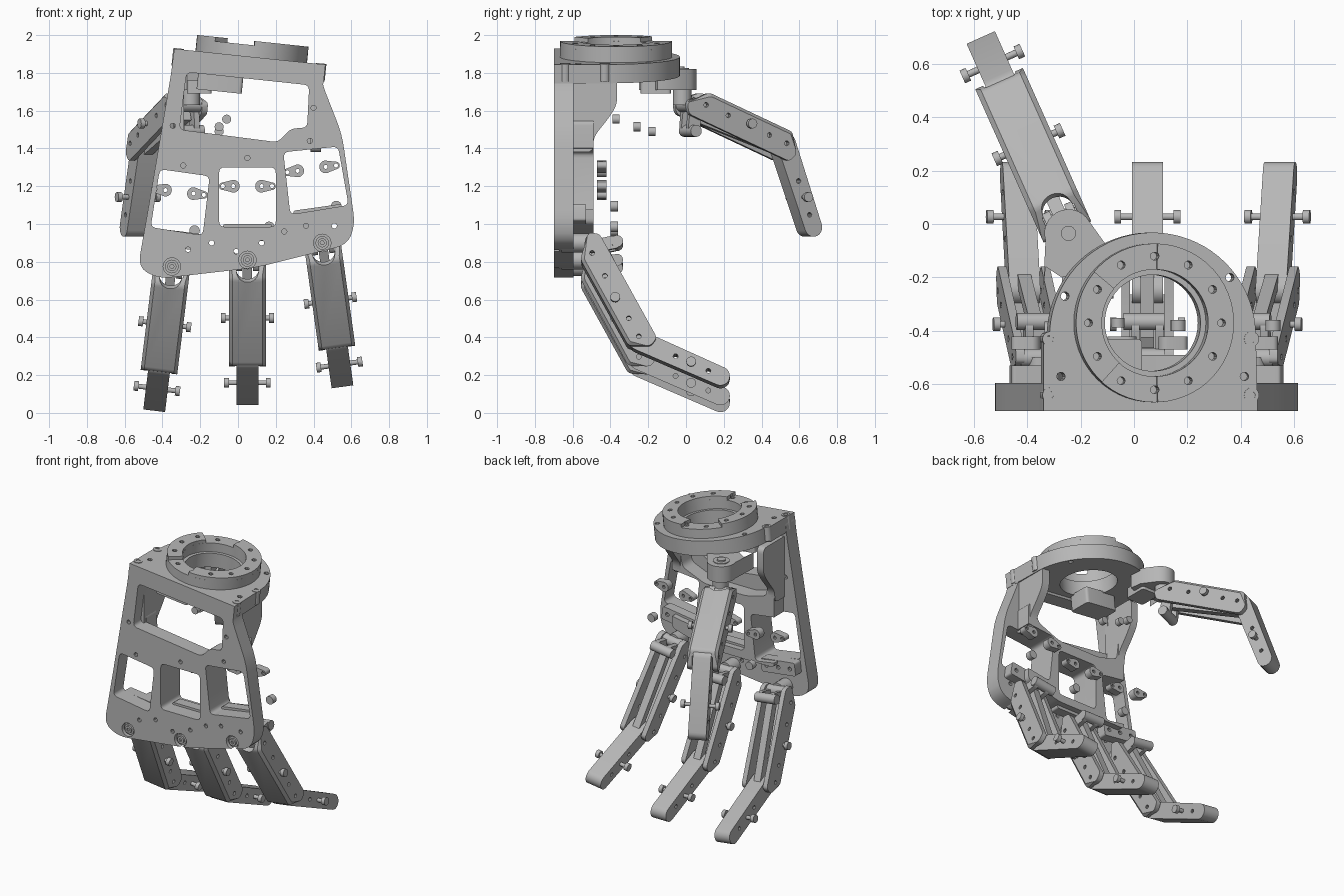
import bpy, bmesh
from math import sin, cos, pi, radians
from mathutils import Matrix, Vector

if "Cube" in bpy.data.objects:
    bpy.data.objects.remove(bpy.data.objects["Cube"], do_unlink=True)

grey = bpy.data.materials.new("machined grey")
grey.use_nodes = True
GREY = (0.47, 0.47, 0.47, 1)
grey.diffuse_color = GREY
grey.node_tree.nodes["Principled BSDF"].inputs["Base Color"].default_value = GREY
parts = []


def frame(origin, a, b):
    """Matrix whose local axes are a, b and their cross product."""
    a, b = Vector(a).normalized(), Vector(b).normalized()
    m = Matrix((a, b, a.cross(b))).transposed().to_4x4()
    return Matrix.Translation(origin) @ m


def lean_at(x, y, z, angle):
    return Matrix.Translation((x, y, z)) @ Matrix.Rotation(radians(angle), 4, 'Y')


def circle(cx, cy, r, n=24, start=0, end=2 * pi):
    full = end - start > 6.28
    return [(cx + r * cos(start + (end - start) * i / (n if full else n - 1)),
             cy + r * sin(start + (end - start) * i / (n if full else n - 1))) for i in range(n)]


def pill(a, ra, b, rb):
    """Horizontal outline round two circles, a to the left of b."""
    return circle(b, 0, rb, 12, -pi / 2, pi / 2) + circle(a, 0, ra, 12, pi / 2, 3 * pi / 2)


def rounded(pts, r, n=5):
    """Round each corner of an outline."""
    out = []
    for i, p in enumerate(pts):
        p, a, b = Vector(p), Vector(pts[i - 1]), Vector(pts[(i + 1) % len(pts)])
        s = p + (a - p).normalized() * min(r, (a - p).length * 0.45)
        e = p + (b - p).normalized() * min(r, (b - p).length * 0.45)
        for k in range(n):
            t = k / (n - 1)
            out.append(tuple(s * (1 - t) ** 2 + p * 2 * t * (1 - t) + e * t * t))
    return out


def prism(name, m, outlines, lo, hi, chamfer=0):
    """Extrude one or more outlines along the third axis of frame m."""
    bm = bmesh.new()
    if not isinstance(outlines[0], list):
        outlines = [outlines]
    for pts in outlines:
        bot = [bm.verts.new((x, y, lo)) for x, y in pts]
        top = [bm.verts.new((x, y, hi)) for x, y in pts]
        bm.faces.new(bot[::-1])
        bm.faces.new(top)
        for i in range(len(pts)):
            j = (i + 1) % len(pts)
            bm.faces.new((bot[i], bot[j], top[j], top[i]))
    bmesh.ops.recalc_face_normals(bm, faces=bm.faces)
    if chamfer:
        rim = [e for e in bm.edges if abs(e.verts[0].co.z - e.verts[1].co.z) < 1e-5
               and max(v.co.y for v in e.verts) < -0.08]
        bmesh.ops.bevel(bm, geom=rim, offset=chamfer, segments=1, affect='EDGES')
    bm.transform(m)
    me = bpy.data.meshes.new(name)
    bm.to_mesh(me)
    bm.free()
    me.materials.append(grey)
    ob = bpy.data.objects.new(name, me)
    bpy.context.collection.objects.link(ob)
    parts.append(ob)
    return ob


def cut(ob, m, outlines, lo, hi):
    tool = prism("cutter", m, outlines, lo, hi)
    tool.hide_render = True
    mod = ob.modifiers.new("cut", 'BOOLEAN')
    mod.object, mod.operation, mod.solver = tool, 'DIFFERENCE', 'EXACT'
    bpy.context.view_layer.objects.active = ob
    bpy.ops.object.modifier_apply(modifier=mod.name)
    parts.remove(tool)
    bpy.data.objects.remove(tool, do_unlink=True)


def rod(name, m, p, q, lo, hi, r):
    return prism(name, m, circle(p, q, r, 16), lo, hi)


# Palm plate with windows, bolt holes and recesses for the finger pivots
FINGERS = (("right_finger", -.35, .775, 7), ("middle_finger", .05, .81, 0), ("left_finger", .446, .90, -8))
FRONT = frame((0, 0, 0), (1, 0, 0), (0, 0, 1))          # third axis is -y
outline = rounded([(-.34, 1.925), (.455, 1.84), (.44, 1.757), (.55, 1.476), (.62, 1.0), (.58, .89),
                   (.1, .77), (-.42, .71), (-.53, .77), (-.467, 1.13), (-.35, 1.82)], .07)
windows = [rounded(w, .03) for w in (
    [(-.272, 1.804), (.377, 1.735), (.366, 1.51), (.28, 1.505), (.21, 1.433), (-.31, 1.50)],
    [(-.414, 1.29), (-.15, 1.253), (-.187, .94), (-.462, .983)],
    [(-.10, 1.30), (.2, 1.30), (.2, .985), (-.10, .985)],
    [(.24, 1.38), (.53, 1.41), (.585, 1.10), (.277, 1.05)])]
holes = [(-.19, 1.865), (.31, 1.815), (-.345, 1.52), (.4, 1.615), (.38, 1.44), (-.29, 1.31), (.05, 1.35),
         (-.265, .865), (-.14, .9), (-.01, .855), (.125, .9), (.245, .96), (.36, .99), (.51, .99)]
palm = prism("palm_plate", FRONT, outline, .595, .70)
cut(palm, FRONT, windows + [circle(x, z, .014, 10) for x, z in holes], .5, .8)
cut(palm, FRONT, [circle(x, z, .046) for _, x, z, _ in FINGERS], .672, .8)

# Deeper frame behind the middle of the palm, open at the top between two side ribs
back = prism("palm_back_frame", FRONT, rounded([(-.33, .93), (.2, .93), (.45, 1.0), (.45, 1.55), (.39, 1.55),
             (.37, 1.44), (.2, 1.37), (-.12, 1.37), (-.27, 1.41), (-.285, 1.55), (-.33, 1.55)], .03), .49, .597)
cut(back, FRONT, windows[1:], .4, .8)

# Upper side walls joining the palm to the wrist
cheek = rounded([(-.62, 1.8), (-.365, 1.8), (-.365, 1.63), (-.41, 1.56), (-.49, 1.46), (-.49, 1.38), (-.62, 1.38)], .04)
SIDE = frame((0, 0, 0), (0, 1, 0), (0, 0, 1))
for side, lo, hi in (("right", -.335, -.285), ("left", .385, .44)):
    prism(side + "_side_wall", SIDE, cheek, lo, hi)

# Wrist flange with a tilted ring on top and a slightly narrower bore
WRIST = lean_at(.07, -.37, 1.885, 6)
flange = prism("wrist_flange", WRIST, [(-.41, -.33), (.395, -.33)] + circle(0, -.05, .388, 40, 0, pi)
               + [(-.41, -.05)], -.10, 0)
cut(flange, WRIST, [circle(0, 0, .18, 48)] + [circle(x, y, .016, 10) for x, y in
    ((-.33, .1), (-.345, -.2), (.345, -.2), (.29, .17))], -.2, .1)
ring_holes = [circle(.25 * cos(a * pi / 6), .25 * sin(a * pi / 6), .015, 10) for a in range(12)]
base = prism("wrist_ring", WRIST, circle(0, 0, .297, 56), -.01, .062)
cut(base, WRIST, [circle(0, 0, .2, 48)] + ring_holes, -.1, .2)
for i, (a, b) in enumerate(((-88, 88), (140, 228))):
    a, b = radians(a), radians(b)
    pad = prism("wrist_pad_%d" % i, WRIST, circle(0, 0, .297, 28, a, b) + circle(0, 0, .2, 28, a, b)[::-1], .06, .085)
    cut(pad, WRIST, ring_holes, 0, .2)
for x in (-.387, .372):
    for y in (-.27, -.06):
        boss = rod("flange_boss", WRIST, x, y, -.09, .004, .028)
        cut(boss, WRIST, circle(x, y, .014, 10), -.02, .1)
prism("inner_bracket", WRIST, rounded([(-.27, -.22), (-.03, -.22), (-.03, -.06), (-.27, -.06)], .02), -.2, -.09)

# Thumb lug under the back of the flange, with its drive tongue
PLAN = Matrix.Identity(4)
lug = [(-.34, -.25), (-.33, -.16), (-.27, -.2), (-.1, -.15), (-.11, -.07)] + circle(-.245, -.035, .09, 14, .5, pi + .3)
prism("thumb_lug", PLAN, lug, 1.71, 1.82)
rod("thumb_pivot_cap", PLAN, -.245, -.035, 1.81, 1.825, .052)
rod("thumb_pivot_bolt", PLAN, -.245, -.035, 1.82, 1.835, .028)
rod("thumb_pivot_post", PLAN, -.25, -.02, 1.63, 1.72, .05)
prism("thumb_drive_tongue", PLAN, rounded([(-.27, -.24), (-.14, -.24), (-.14, -.08), (-.27, -.08)], .02), 1.69, 1.76)


def screw(name, m, p, q, near, far):
    for s in (-1, 1):
        rod(name + "_screw", m, p, q, *sorted((s * near, s * (far - .02))), .013)
        rod(name + "_screw_head", m, p, q, *sorted((s * (far - .025), s * far)), .026)


def finger(name, m, bend):
    """Two segments curled in the first two axes of m; negative second axis is the outer side."""
    shell = prism(name + "_lower_segment", m, rounded([(.058, -.1), (-.045, .005), (-.01, .054), (.623, .051),
                  (.645, 0), (.584, -.102)], .02, 4), -.0975, .0975, .018)
    cut(shell, m, rounded([(-.2, -.065), (.75, -.065), (.75, .2), (-.2, .2)], .01, 2), -.065, .065)
    cut(shell, m, [circle(u, -.03, .013, 10) for u in (.06, .2, .46, .57)], -.2, .2)
    # Round relief in the outer web for the pivot
    cut(shell, m @ frame((.02, 0, 0), (1, 0, 0), (0, 0, 1)), circle(0, 0, .06), -.1, .2)
    screw(name + "_lower", m, .33, -.04, .06, .14)
    # Tip segment with a rounded end
    tip = m @ Matrix.Translation((.585, -.035, 0)) @ Matrix.Rotation(radians(bend), 4, 'Z')
    bar = prism(name + "_tip_segment", tip, pill(0, .054, .47, .05), -.058, .058)
    cut(bar, tip, [circle(u, 0, .013, 10) for u in (.21, .4)], -.1, .1)
    screw(name + "_tip", tip, .3, 0, .05, .123)
    # Linkage inside the channel and the knuckle that drives it
    prism(name + "_link", m, [(.04, .065), (.62, .03), (.61, -.015), (.04, .02)], -.025, .025)
    arm = rounded([(-.02, -.04), (.05, -.04), (.1, .11), (.065, .145), (.03, .12)], .02)
    for s in (-.06, .03):
        prism(name + "_knuckle_arm", m, arm, s, s + .03)
    rod(name + "_knuckle_pin", m, .065, .118, -.09, .065, .032)
    rod(name + "_hinge_pin", m, 0, 0, -.075, .075, .035)


u, v = (0, .485, -.875), (0, .875, .485)
for name, x, z, lean in FINGERS:
    spin = lean_at(x, -.5, z, lean)
    finger(name, spin @ frame((0, 0, 0), u, v), 37)
    # Pivot hardware on the palm and the mount block behind it
    rod(name + "_pivot_post", FRONT, x, z, .50, .66, .05)
    rod(name + "_pivot_washer", FRONT, x, z, .66, .688, .036)
    bolt = rod(name + "_pivot_bolt", FRONT, x, z, .68, .70, .024)
    cut(bolt, FRONT, circle(x, z, .011, 6), .69, .8)
    block = prism(name + "_mount_block", spin @ FRONT, rounded([(-.13, .1), (.13, .1), (.13, .19), (-.13, .19)], .015),
                  .03, .1)
    cut(block, spin @ FRONT, [circle(k * .09, .145, .014, 10) for k in (-1, 0, 1)], -.2, .2)

# Tendon guides and spacers floating behind the windows
for x, z, lean, sx, sz in ((-.31, 1.17, 7, -.23, .965), (.05, 1.2, 0, .165, .985), (.39, 1.292, -8, .52, 1.095)):
    m = lean_at(x, 0, z, lean) @ FRONT
    for a, ra, b, rb in ((-.13, .02, -.075, .034), (.075, .034, .13, .02)):
        guide = prism("tendon_guide", m, pill(a, ra, b, rb), .42, .47)
        cut(guide, m, [circle(a, 0, .011, 10), circle(b, 0, .011, 10)], .3, .6)
    rod("tendon_spacer", FRONT, sx, sz, .36, .40, .028)

# Thumb, reaching backwards and curling down
h = Vector((-.407, .913, 0))
down = Vector((0, 0, -1))
finger("thumb", frame((-.265, .006, 1.627), h * .917 + down * .399, h * -.399 + down * .917), 47)
for x, y, z in ((-.06, -.37, 1.555), (-.1, -.26, 1.515), (-.1, -.18, 1.49)):
    rod("thumb_spacer", FRONT, x, z, -y - .018, -y + .018, .024)

# Smooth round surfaces, keep machined edges crisp
bpy.ops.object.select_all(action='DESELECT')
for ob in parts:
    ob.select_set(True)
bpy.context.view_layer.objects.active = palm
bpy.ops.object.shade_smooth_by_angle(angle=radians(30))
